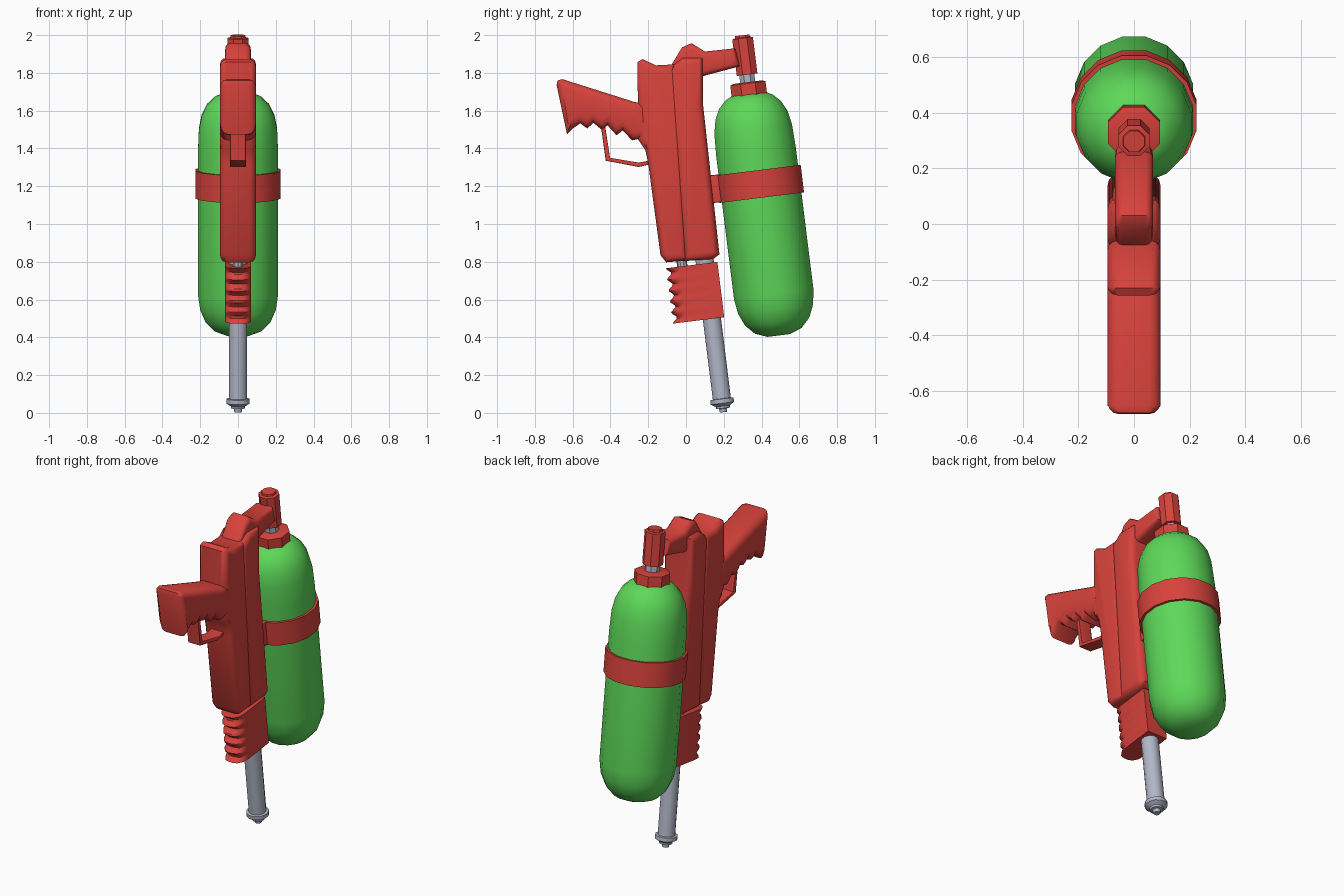
import bpy, bmesh, math
from mathutils import Vector

if "Cube" in bpy.data.objects:
    bpy.data.objects.remove(bpy.data.objects["Cube"])

TILT = math.radians(7.1)
S, C = math.sin(TILT), math.cos(TILT)


def material(name, rgb):
    m = bpy.data.materials.new(name)
    m.diffuse_color = (*rgb, 1)
    m.use_nodes = True
    m.node_tree.nodes["Principled BSDF"].inputs["Base Color"].default_value = m.diffuse_color
    return m


RED = material("red plastic", (0.69, 0.055, 0.045))
GREEN = material("green plastic", (0.11, 0.69, 0.10))
GREY = material("grey metal", (0.45, 0.47, 0.57))


def loft(name, rings, mat, angle=35):
    """Skin equal-length rings of points and cap both ends."""
    bm = bmesh.new()
    vs = [[bm.verts.new(p) for p in ring] for ring in rings]
    n = len(vs[0])
    for a, b in zip(vs, vs[1:]):
        for i in range(n):
            j = (i + 1) % n
            bm.faces.new((a[i], a[j], b[j], b[i]))
    bm.faces.new(vs[0][::-1])
    bm.faces.new(vs[-1])
    bmesh.ops.recalc_face_normals(bm, faces=bm.faces)
    me = bpy.data.meshes.new(name)
    bm.to_mesh(me)
    bm.free()
    me.materials.append(mat)
    ob = bpy.data.objects.new(name, me)
    bpy.context.collection.objects.link(ob)
    bpy.ops.object.select_all(action='DESELECT')
    ob.select_set(True)
    bpy.context.view_layer.objects.active = ob
    bpy.ops.object.shade_smooth_by_angle(angle=math.radians(angle))
    return ob


def inset(pts, d):
    """Move a side outline inward by d with capped mitres."""
    p = [Vector(q) for q in pts]
    n = len(p)
    area = sum(p[i].x * p[(i + 1) % n].y - p[(i + 1) % n].x * p[i].y for i in range(n))
    s = 1 if area > 0 else -1
    out = []
    for i in range(n):
        a = (p[i] - p[i - 1]).normalized()
        b = (p[(i + 1) % n] - p[i]).normalized()
        na, nb = Vector((-a.y, a.x)) * s, Vector((-b.y, b.x)) * s
        out.append(p[i] + (na + nb) * d / max(1 + na.dot(nb), 0.6))
    return out


def slab(name, pts, w, r, mat=RED):
    """Side outline (y, z) with half width w and rounded rims of radius r."""
    steps = [(w, r), (w - 0.13 * r, 0.5 * r), (w - 0.5 * r, 0.13 * r), (w - r, 0)]
    levels = [(-x, d) for x, d in steps] + [(x, d) for x, d in reversed(steps)]
    return loft(name, [[(x, q.x, q.y) for q in inset(pts, d)] for x, d in levels], mat, 50)


def turned(name, y, z, prof, n, mat, angle=35):
    """Turned part on the tilted axis; prof lists (radius, distance down)."""
    rings = []
    for r, t in prof:
        k = r / math.cos(math.pi / n)
        ring = []
        for i in range(n):
            a = 2 * math.pi * (i + 0.5) / n
            v = k * math.sin(a)
            ring.append((k * math.cos(a), y + t * S + v * C, z - t * C + v * S))
        rings.append(ring)
    return loft(name, rings, mat, angle)


# main body: front and rear shells meeting in a shallow groove
slab("body_front", [(-.257, 1.857), (-.23, 1.873), (-.16, 1.84), (-.06, 1.845), (.012, .808),
                    (-.105, .797), (-.135, .835), (-.2, 1.32), (-.215, 1.39), (-.255, 1.45),
                    (-.255, 1.66)], .095, .035)
slab("body_rear", [(-.09, 1.82), (-.02, 1.88), (.09, 1.88), (.09, 1.635), (.177, .84),
                   (.145, .815), (-.016, .803)], .095, .035)
# raised hump and arm out to the nozzle
slab("hump_arm", [(-.085, 1.83), (-.02, 1.936), (.03, 1.957), (.1, 1.913), (.26, 1.93),
                  (.285, 1.835), (.09, 1.783), (0, 1.75)], .068, .028)

# hand grip with finger scallops
grip = [(-.2, 1.64), (-.27, 1.645), (-.655, 1.767), (-.68, 1.76), (-.685, 1.735), (-.63, 1.475),
        (-.6, 1.505), (-.56, 1.533), (-.523, 1.506), (-.49, 1.535), (-.447, 1.5), (-.415, 1.522),
        (-.368, 1.47), (-.335, 1.495), (-.285, 1.443), (-.25, 1.45), (-.2, 1.38)]
slab("grip", grip, .095, .04)
# trigger guard
slab("trigger_guard", [(-.452, 1.53), (-.425, 1.335), (-.25, 1.302), (-.18, 1.318),
                       (-.18, 1.338), (-.25, 1.325), (-.402, 1.35), (-.43, 1.53)], .042, .004)

# nozzle, neck and tank cap
turned("nozzle", .299, 1.987, [(.038, -.012), (.04, .0), (.055, .004), (.055, .198)], 8, RED)
turned("nozzle_neck", .318, 1.82, [(.04, 0), (.04, .1)], 8, GREY)
turned("tank_cap", .327, 1.748, [(.075, -.003), (.094, .004), (.094, .08)], 8, RED)

# tank
TY, TZ = .331, 1.70
turned("tank", TY, TZ, [(.085, .01), (.125, .03), (.165, .07), (.192, .125), (.207, .2),
                        (.212, .32), (.212, 1.08), (.2, 1.16), (.172, 1.225), (.125, 1.275),
                        (.06, 1.3)], 16, GREEN, 45)
# strap round the tank and its link to the body
turned("tank_strap", TY, TZ, [(.226, .418), (.226, .565)], 16, RED)
slab("strap_link", [(.09, 1.253), (.2, 1.266), (.22, 1.12), (.11, 1.107)], .07, .005)

# pump handle: rounded front with ridges, flat back
rings = []
levels = 25
for i in range(levels):
    f = i / (levels - 1)
    t = .295 * f
    front = .145 - .014 * (1 - math.cos(2 * math.pi * 5 * f)) if f < 1 else .145
    plan = [(.068, .131), (.068, -.07), (.061, -front + .035), (.04, -front + .008), (.015, -front)]
    plan += [(-x, v) for x, v in reversed(plan)]
    rings.append([(x, .036 + t * S + v * C, .783 - t * C + v * S) for x, v in plan])
loft("pump_handle", rings, RED, 40)

# pump rods
turned("guide_rod", -.03, .86, [(.026, 0), (.026, .15)], 10, GREY)
turned("pump_tube", .092, .86, [(.048, 0), (.048, .79), (.062, .792), (.062, .815),
                                (.038, .83), (.036, .842), (.022, .844), (.019, .863)], 12, GREY)
